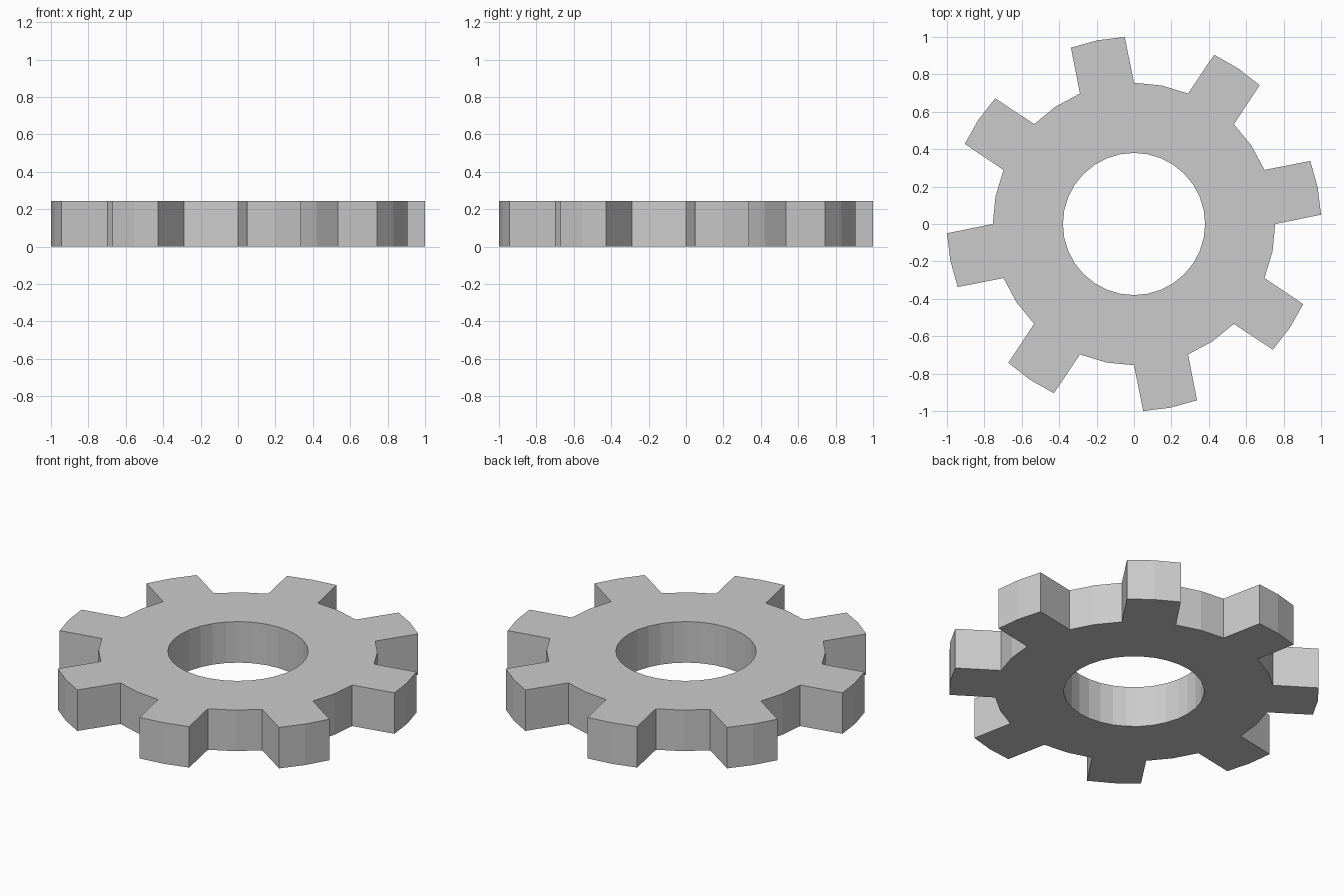
import bpy, bmesh
from math import sin, cos, radians

if "Cube" in bpy.data.objects:
    bpy.data.objects.remove(bpy.data.objects["Cube"])

TEETH, STEPS = 8, 32
R_HOLE, R_ROOT, R_TIP = 0.38, 0.755, 1.0012
HEIGHT = 0.245
TAPER = 2.83  # degrees each tooth flank leans in at the tip

bm = bmesh.new()


def point(radius, degrees):
    a = radians(degrees)
    return bm.verts.new((radius * cos(a), radius * sin(a), 0))


# Ring between the bore and the tooth roots
step = 360 / STEPS
hole = [point(R_HOLE, i * step) for i in range(STEPS)]
root = [point(R_ROOT, i * step) for i in range(STEPS)]
for i in range(STEPS):
    j = (i + 1) % STEPS
    bm.faces.new((hole[i], root[i], root[j], hole[j]))

# Tapered teeth, two segments wide, on every other pair of segments
for t in range(TEETH):
    k = t * STEPS // TEETH
    a = k * step
    tip = [point(R_TIP, a + d) for d in (TAPER, step, 2 * step - TAPER)]
    for n in range(2):
        bm.faces.new((root[k + n], tip[n], tip[n + 1], root[k + n + 1]))

# Extrude the flat outline into a solid
ext = bmesh.ops.extrude_face_region(bm, geom=bm.faces[:], use_keep_orig=True)
top = [g for g in ext["geom"] if isinstance(g, bmesh.types.BMVert)]
bmesh.ops.translate(bm, verts=top, vec=(0, 0, HEIGHT))
bmesh.ops.recalc_face_normals(bm, faces=bm.faces[:])

mesh = bpy.data.meshes.new("gear_wheel")
bm.to_mesh(mesh)
bm.free()
bpy.context.collection.objects.link(bpy.data.objects.new("gear_wheel", mesh))
